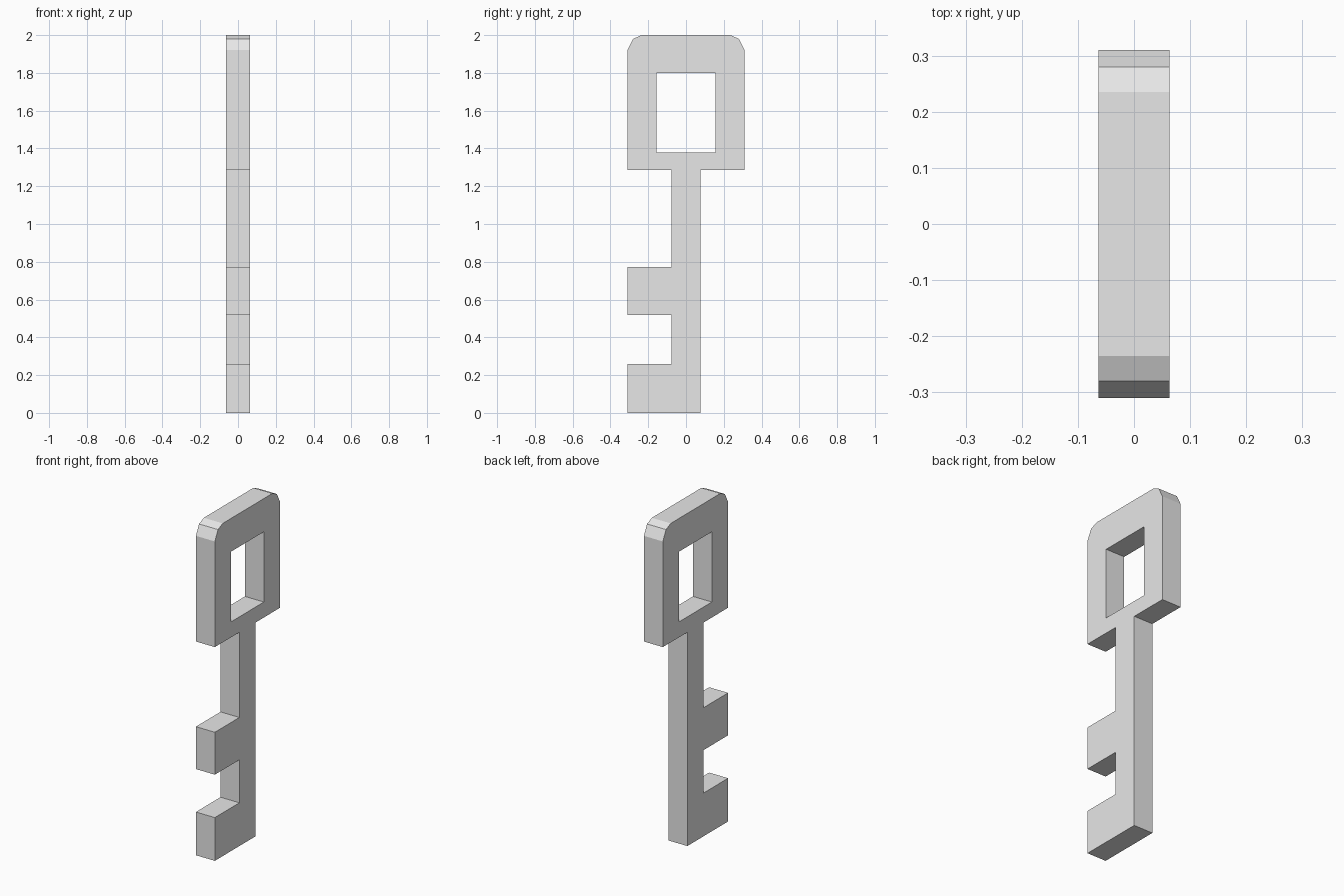
import bpy
import bmesh
from mathutils import Vector

cube = bpy.data.objects.get("Cube")
if cube:
    bpy.data.objects.remove(cube, do_unlink=True)

THICK = 0.126    # plate thickness along x
HALF = 0.31      # half width of bow, reach of teeth
STEM = 0.077     # half width of shaft
BOW = 1.285      # underside of bow

# Grey metal
metal = bpy.data.materials.new("grey_metal")
grey = (0.8, 0.8, 0.8, 1.0)
metal.diffuse_color = grey
metal.use_nodes = True
metal.node_tree.nodes["Principled BSDF"].inputs["Base Color"].default_value = grey

# Bow outline: one side with its faceted shoulder, mirrored for the other
shoulder = [(HALF, BOW), (HALF, 1.92), (0.28, 1.98), (0.235, 2.0)]
outline = [(STEM, 0), (STEM, BOW)] + shoulder
outline += [(-y, z) for y, z in reversed(shoulder)]

# Front edge of the shaft, stepping out around each tooth
outline.append((-STEM, BOW))
for low, high in ((0.518, 0.773), (0, 0.26)):
    outline += [(-STEM, high), (-HALF, high), (-HALF, low)]
    if low > 0:
        outline.append((-STEM, low))

# Rectangular opening in the bow
opening = [(-0.156, 1.378), (0.156, 1.378), (0.156, 1.8), (-0.156, 1.8)]

bm = bmesh.new()


def add_loop(points):
    verts = [bm.verts.new((-THICK / 2, y, z)) for y, z in points]
    return [bm.edges.new((v, verts[i - 1])) for i, v in enumerate(verts)]


# Fill the flat plate around the opening, then extrude it into a solid
edges = add_loop(outline) + add_loop(opening)
bmesh.ops.triangle_fill(bm, use_beauty=True, edges=edges, normal=Vector((1, 0, 0)))
result = bmesh.ops.extrude_face_region(bm, geom=bm.faces[:], use_keep_orig=True)
moved = [g for g in result["geom"] if isinstance(g, bmesh.types.BMVert)]
bmesh.ops.translate(bm, verts=moved, vec=(THICK, 0, 0))
bmesh.ops.dissolve_limit(bm, angle_limit=0.01, verts=bm.verts[:], edges=bm.edges[:])
bmesh.ops.recalc_face_normals(bm, faces=bm.faces[:])

mesh = bpy.data.meshes.new("key")
bm.to_mesh(mesh)
bm.free()
mesh.materials.append(metal)
key = bpy.data.objects.new("key", mesh)
bpy.context.collection.objects.link(key)
